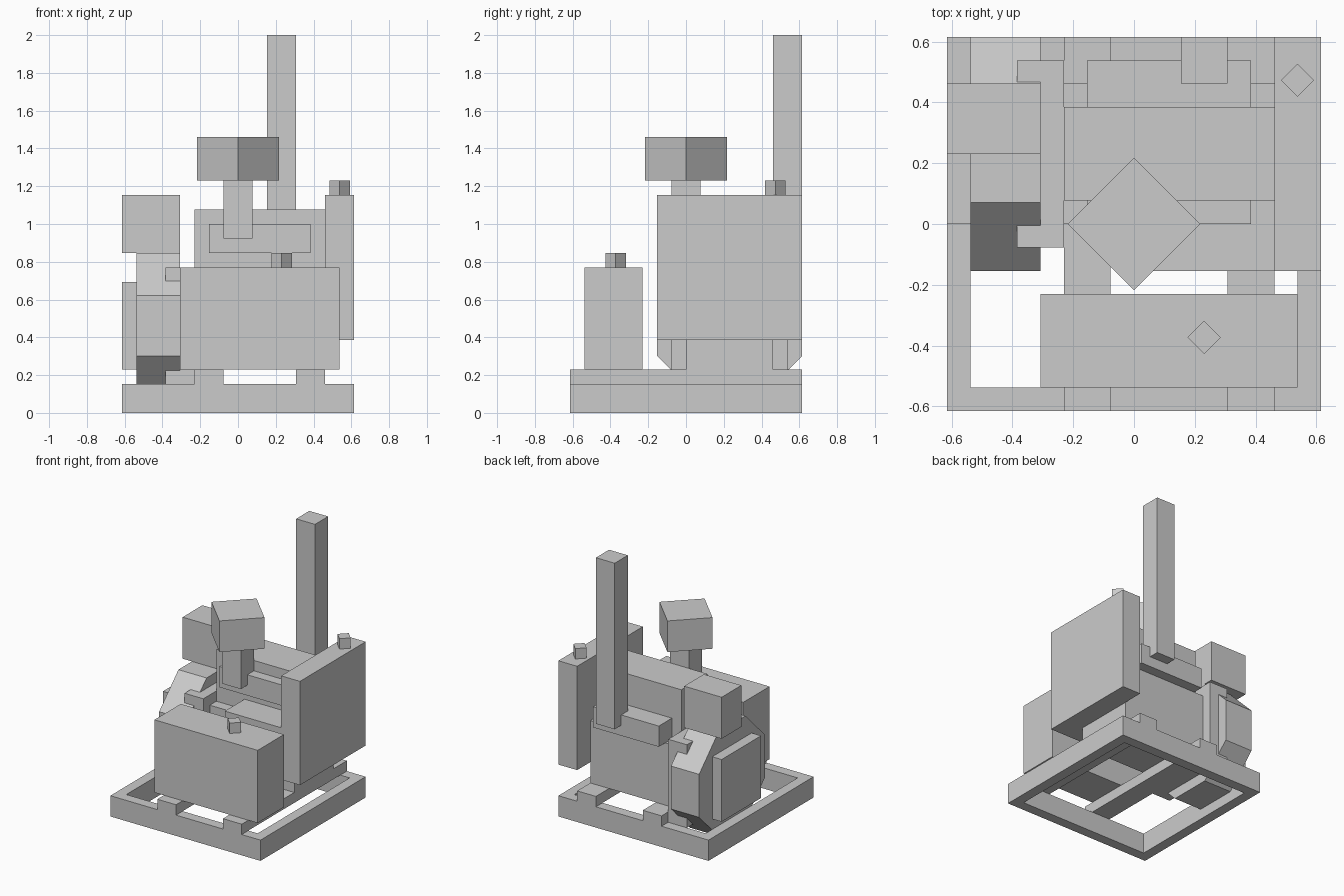
import bpy, bmesh, math

if "Cube" in bpy.data.objects:
    bpy.data.objects.remove(bpy.data.objects["Cube"])

U = 1 / 13  # the model sits on a grid of 26 units in height


def prism(name, profile, lo, hi, axis="Z"):
    """Extrude a 2D profile from lo to hi along Z (xy profile) or X (yz profile)."""
    def place(a, b, h):
        return (a * U, b * U, h * U) if axis == "Z" else (h * U, a * U, b * U)
    bm = bmesh.new()
    low = [bm.verts.new(place(a, b, lo)) for a, b in profile]
    high = [bm.verts.new(place(a, b, hi)) for a, b in profile]
    bm.faces.new(low[::-1])
    bm.faces.new(high)
    n = len(profile)
    for i in range(n):
        j = (i + 1) % n
        bm.faces.new((low[i], low[j], high[j], high[i]))
    bmesh.ops.recalc_face_normals(bm, faces=bm.faces)
    mesh = bpy.data.meshes.new(name)
    bm.to_mesh(mesh)
    bm.free()
    obj = bpy.data.objects.new(name, mesh)
    bpy.context.collection.objects.link(obj)
    return obj


def box(name, x, y, z):
    return prism(name, [(x[0], y[0]), (x[1], y[0]), (x[1], y[1]), (x[0], y[1])], *z)


def ngon(n, cx, cy, apothem, turn):
    r = apothem / math.cos(math.pi / n)
    return [(cx + r * math.cos(turn + i * math.tau / n),
             cy + r * math.sin(turn + i * math.tau / n)) for i in range(n)]


# Open base frame
frame = box("base_frame", (-8, 8), (-8, 8), (0, 2))
cutter = box("frame_opening_cutter", (-7, 7), (-7, 7), (-1, 3))
cutter.hide_render = True
cutter.hide_set(True)
cutter.display_type = "WIRE"
mod = frame.modifiers.new("opening", "BOOLEAN")
mod.operation = "DIFFERENCE"
mod.solver = "EXACT"
mod.object = cutter

# Mounting rails across the frame
for side, x in (("left", -3), ("right", 4)):
    box(side + "_mount_rail", (x, x + 2), (-8, 8), (2, 3))

# Engine block, head and manifolds
box("crankcase", (-3, 6), (0, 6), (3, 9))
box("cylinder_head", (-3, 6), (1, 5), (9, 14))
box("front_manifold", (-2, 5), (0, 1), (11, 13))
box("rear_manifold", (-2, 5), (5, 7), (9, 11))
box("side_gearbox", (0, 6), (-2, 1), (5, 10))
box("exhaust_stack", (2, 4), (6, 8), (10, 26))

# Air intake with a head turned 45 degrees
box("intake_neck", (-1, 1), (-1, 1), (12, 16))
prism("air_filter", ngon(4, 0, 0, 2, 0), 16, 19)

# Radiator and fuel tank with turned caps
box("radiator", (6, 8), (-2, 8), (5, 15))
prism("radiator_cap", ngon(4, 7, 6.15, 0.5, 0), 15, 16)
box("fuel_tank", (-4, 7), (-7, -3), (3, 10))
prism("fuel_cap", ngon(4, 3, -4.85, 0.5, 0), 10, 11)

# Octagonal generator housing with its mount, end cover and control box
box("generator_mount", (-5, -3), (-1, 7), (2, 10))
prism("generator_housing", ngon(8, 3, 6, 5, math.pi / 8), -7, -4, "X")
box("generator_end_cover", (-8, -7), (0, 6), (3, 9))
box("control_box", (-8, -4), (3, 6), (11, 15))
